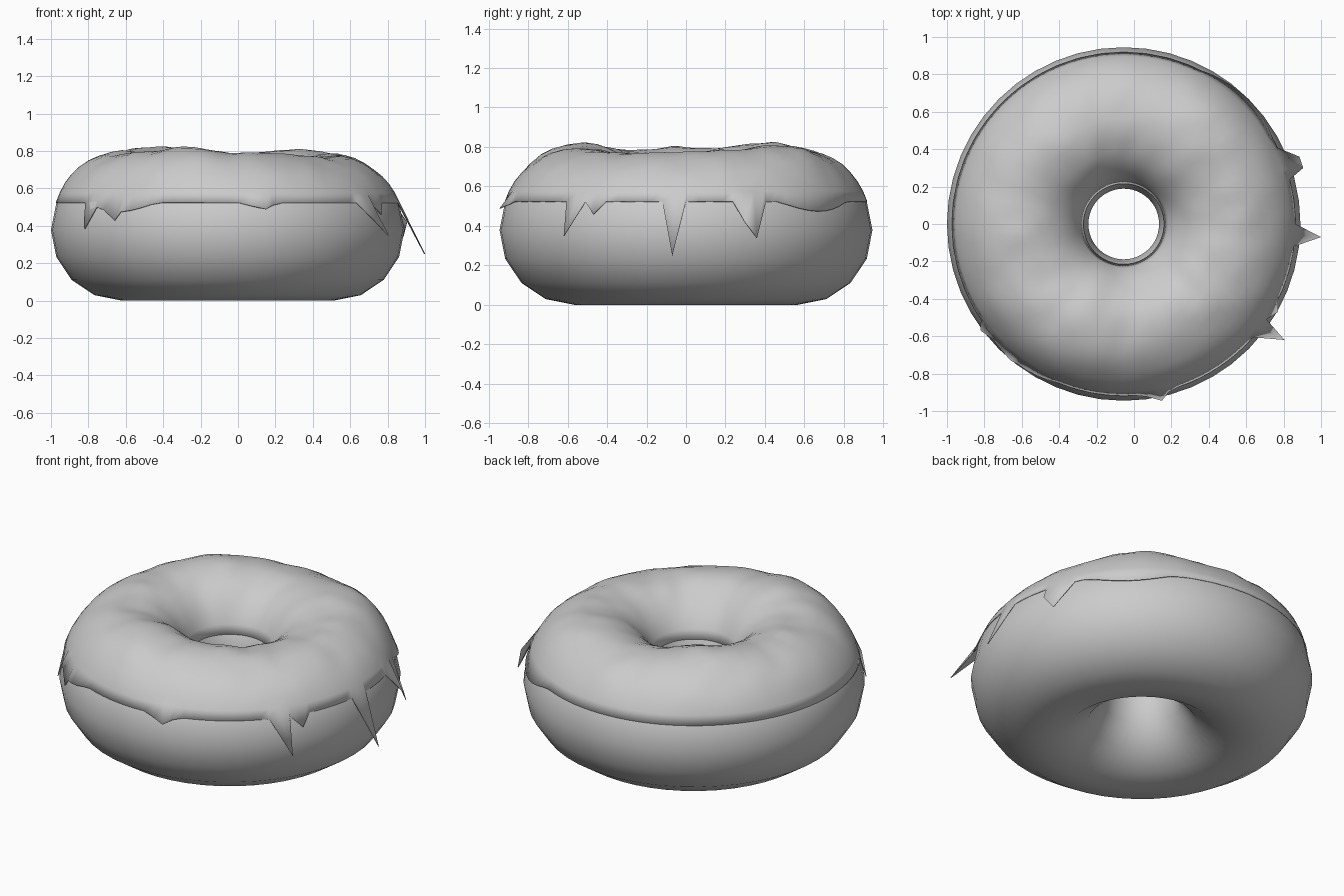
import bpy, bmesh, math
from mathutils import Vector, noise

if "Cube" in bpy.data.objects:
    bpy.data.objects.remove(bpy.data.objects["Cube"])

CX, R, r = -0.055, 0.567, 0.378   # ring centre, major and minor radius


def ring_point(a, b, off=0.0):
    """Point on the ring: a around the hole, b around the tube."""
    d = R + (r + off) * math.cos(b)
    return Vector((CX + d * math.cos(a), d * math.sin(a), r + (r + off) * math.sin(b)))


def make_object(name, bm):
    bmesh.ops.recalc_face_normals(bm, faces=bm.faces)
    for f in bm.faces:
        f.smooth = True
    me = bpy.data.meshes.new(name)
    bm.to_mesh(me)
    bm.free()
    ob = bpy.data.objects.new(name, me)
    bpy.context.collection.objects.link(ob)
    return ob


# Dough ring
bpy.ops.mesh.primitive_torus_add(major_radius=R, minor_radius=r, major_segments=48,
                                 minor_segments=16, location=(CX, 0, r))
dough = bpy.context.object
dough.name = "dough"
bpy.ops.object.shade_smooth()

# Icing thickness: broad swells (angle in degrees, width, height) and noise
swells = [(130, 26, .038), (50, 18, .032), (185, 22, .010), (250, 18, .030),
          (320, 22, -.012), (5, 22, -.014)]


def thickness(a, b, u):
    t = 0.024
    for ang, width, h in swells:
        d = (math.degrees(a) - ang + 180) % 360 - 180
        t += h * math.exp(-(d / width) ** 2)
    p = ring_point(a, b)
    t += 0.014 * noise.noise(p * 3.5) + 0.012 * noise.noise(p * 8)
    return 0.003 + max(t, 0.004) * math.sin(math.pi * u) ** 1.2


# Icing sheet over the top of the ring
N, M = 96, 16
B0, B1 = math.radians(22.5), math.radians(157.5)
bm = bmesh.new()
grid = []
for i in range(N):
    a = 2 * math.pi * i / N
    row = []
    for j in range(M + 1):
        u = j / M
        b = B0 + (B1 - B0) * u
        row.append(bm.verts.new(ring_point(a, b, thickness(a, b, u))))
    grid.append(row)
for i in range(N):
    for j in range(M):
        k = (i + 1) % N
        bm.faces.new((grid[i][j], grid[k][j], grid[k][j + 1], grid[i][j + 1]))

# Shallow sags along the edge: start and end angle, depth along the tube
for s, e, depth in [(30, 62, 8), (216, 246, 8), (274, 288, 4)]:
    for i in range(N):
        d = 360 * i / N
        if s < d < e:
            f = math.sin(math.pi * (d - s) / (e - s))
            grid[i][0].co = ring_point(math.radians(d), B0 - math.radians(depth) * f, 0.008)

# Pointed drips and side flaps pulled out of the outer edge
for tip in [(1.0, -.07, .25), (.805, -.62, .35), (.77, -.47, .46), (.885, .36, .34),
            (.905, .30, .42), (-.82, -.57, .385), (-.66, -.73, .43), (.15, -.945, .49)]:
    a = math.atan2(tip[1], tip[0] - CX)
    grid[round(a / (2 * math.pi) * N) % N][0].co = tip

icing = make_object("icing", bm)

# Thin turned-in underside for the icing
lip = icing.modifiers.new("thickness", 'SOLIDIFY')
lip.thickness = 0.005
lip.offset = -1
bpy.context.view_layer.objects.active = icing
icing.select_set(True)
dough.select_set(False)
bpy.ops.object.shade_smooth_by_angle(angle=math.radians(50))
